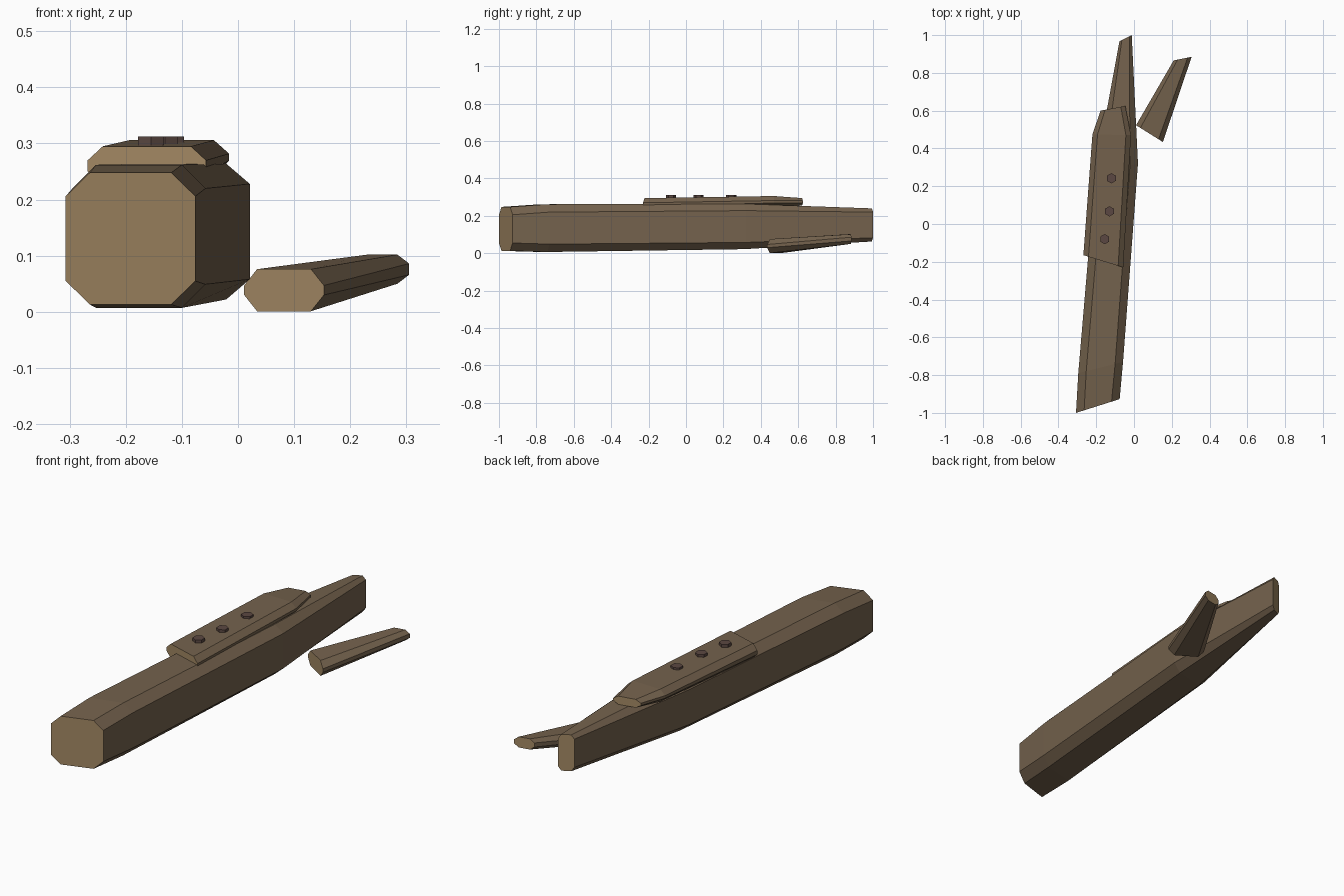
import bpy, bmesh
from mathutils import Vector

cube = bpy.data.objects.get("Cube")
if cube:
    bpy.data.objects.remove(cube, do_unlink=True)


def material(name, rgb):
    m = bpy.data.materials.new(name)
    m.use_nodes = True
    m.diffuse_color = (*rgb, 1)
    m.node_tree.nodes["Principled BSDF"].inputs["Base Color"].default_value = (*rgb, 1)
    return m


bark = material("brown_bark", (0.175, 0.122, 0.074))
cut_wood = material("cut_wood", (0.36, 0.245, 0.125))
dark = material("dark_stud", (0.105, 0.064, 0.054))


def finish(bm, name, mats):
    bmesh.ops.recalc_face_normals(bm, faces=bm.faces)
    mesh = bpy.data.meshes.new(name)
    bm.to_mesh(mesh)
    bm.free()
    for m in mats:
        mesh.materials.append(m)
    obj = bpy.data.objects.new(name, mesh)
    bpy.context.collection.objects.link(obj)
    return obj


def loft(name, sections):
    """Join chamfered upright sections: left point, right point, z range, chamfer."""
    bm = bmesh.new()
    rings = []
    for left, right, (z0, z1), (cx, cz) in sections:
        a, b = Vector((*left, 0)), Vector((*right, 0))
        t = cx / abs(b.x - a.x)
        outline = [(t, z0), (1 - t, z0), (1, z0 + cz), (1, z1 - cz),
                   (1 - t, z1), (t, z1), (0, z1 - cz), (0, z0 + cz)]
        rings.append([bm.verts.new(a.lerp(b, u) + Vector((0, 0, z))) for u, z in outline])
    for r, s in zip(rings, rings[1:]):
        for i in range(8):
            j = (i + 1) % 8
            bm.faces.new((r[i], r[j], s[j], s[i]))
    # Sawn ends
    for ring in (rings[0], rings[-1]):
        bm.faces.new(ring).material_index = 1
    return finish(bm, name, (bark, cut_wood))


# Long tapering trunk
loft("trunk", [
    ((-0.307, -1.0), (-0.076, -0.927), (0.013, 0.248), (0.043, 0.042)),
    ((-0.295, -0.79), (-0.058, -0.73), (0.007, 0.262), (0.042, 0.042)),
    ((-0.205, 0.27), (0.021, 0.32), (0.022, 0.264), (0.042, 0.036)),
    ((-0.077, 0.968), (-0.012, 1.0), (0.063, 0.24), (0.013, 0.02)),
])

# Raised slab on top of the trunk
loft("top_slab", [
    ((-0.268, -0.165), (-0.057, -0.23), (0.225, 0.295), (0.027, 0.025)),
    ((-0.22, 0.475), (-0.016, 0.47), (0.245, 0.306), (0.027, 0.024)),
    ((-0.177, 0.6), (-0.046, 0.625), (0.255, 0.295), (0.024, 0.014)),
])

# Loose side branch
loft("side_branch", [
    ((0.011, 0.523), (0.153, 0.434), (0.001, 0.076), (0.023, 0.029)),
    ((0.21, 0.866), (0.305, 0.885), (0.05, 0.102), (0.021, 0.016)),
])

# Hexagonal studs
for n, (x, y) in enumerate([(-0.155, -0.08), (-0.13, 0.067), (-0.12, 0.242)], 1):
    bpy.ops.mesh.primitive_cylinder_add(
        vertices=6, radius=0.027, depth=0.025, location=(x, y, 0.3))
    stud = bpy.context.object
    stud.name = f"stud_{n}"
    stud.data.materials.append(dark)
